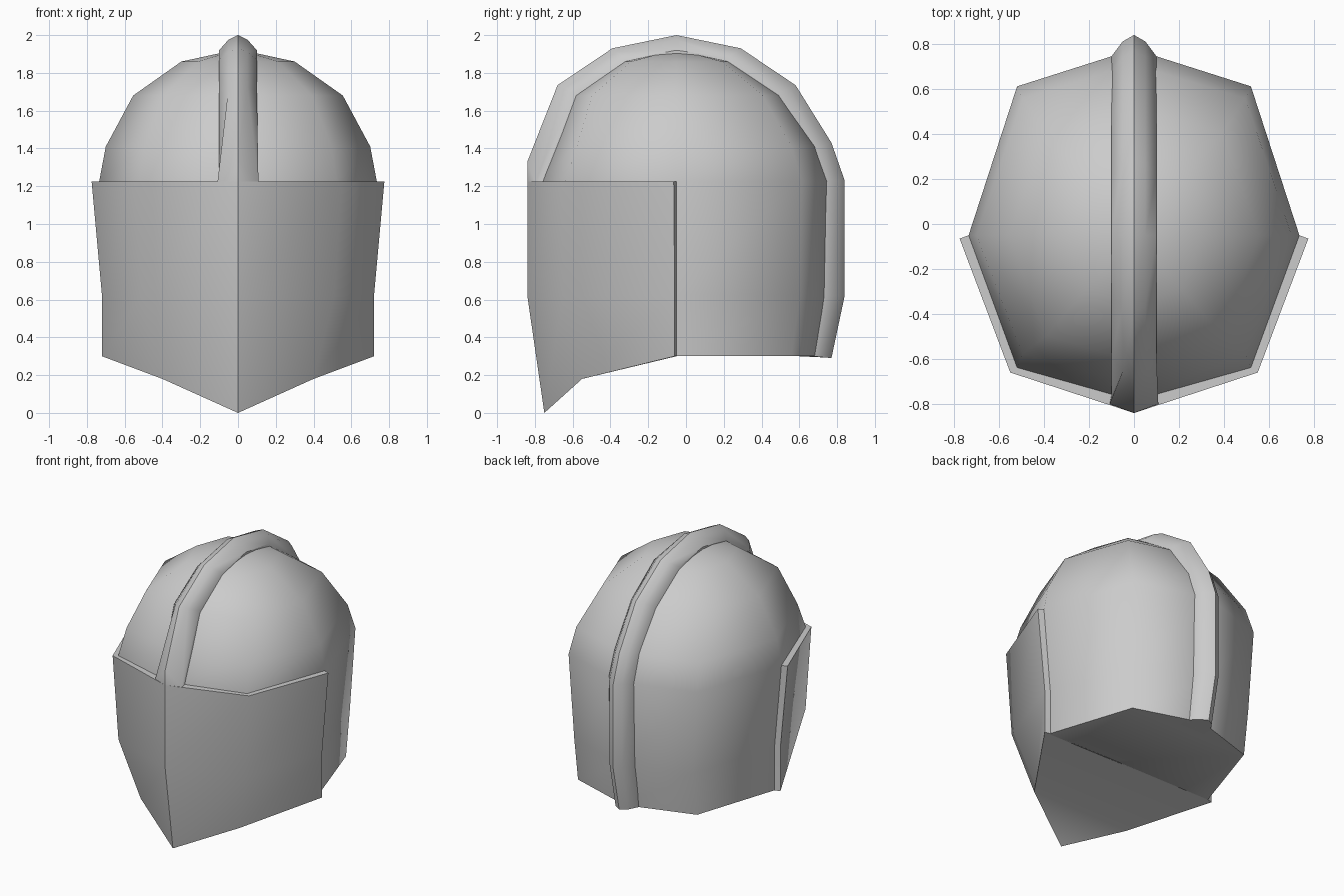
import bpy
import bmesh
from math import radians

cube = bpy.data.objects.get("Cube")
if cube:
    bpy.data.objects.remove(cube, do_unlink=True)

steel = bpy.data.materials.new("grey_steel")
steel.use_nodes = True
steel.diffuse_color = (0.6, 0.6, 0.6, 1)
steel.node_tree.nodes["Principled BSDF"].inputs["Base Color"].default_value = (0.6, 0.6, 0.6, 1)


def loft(name, rows, angle, closed=False, caps=(), sharp_centre=False):
    """Skin rows of points, merging repeated points, and add extra cap faces."""
    bm = bmesh.new()
    known = {}

    def vert(p):
        key = tuple(round(c, 4) for c in p)
        if key not in known:
            known[key] = bm.verts.new(key)
        return known[key]

    def face(points):
        corners = list(dict.fromkeys(vert(p) for p in points))
        if len(corners) > 2 and not bm.faces.get(corners):
            bm.faces.new(corners)

    for a, b in zip(rows, rows[1:]):
        n = len(a)
        for i in range(n if closed else n - 1):
            j = (i + 1) % n
            face((a[i], a[j], b[j], b[i]))
    for cap in caps:
        face(cap)
    bmesh.ops.recalc_face_normals(bm, faces=bm.faces[:])
    # Smooth surfaces with hard edges at rims and the centre ridge
    for f in bm.faces:
        f.smooth = True
    for e in bm.edges:
        if len(e.link_faces) == 2:
            ridge = sharp_centre and all(abs(v.co.x) < 0.001 for v in e.verts)
            e.smooth = not ridge and e.calc_face_angle() < radians(angle)
    mesh = bpy.data.meshes.new(name)
    bm.to_mesh(mesh)
    bm.free()
    mesh.materials.append(steel)
    obj = bpy.data.objects.new(name, mesh)
    bpy.context.collection.objects.link(obj)
    return obj


def mirrored(half):
    """Half a row, from the side to the centre, extended to the other side."""
    return half + [(-x, y, z) for x, y, z in half[-2::-1]]


# Dome: eight-sided rings, each with height, half width, front and back
MID = -0.05
LEVELS = [(0.30, 0.68, -0.50, 0.71), (0.62, 0.68, -0.75, 0.765),
          (1.225, 0.735, -0.785, 0.777), (1.41, 0.70, -0.71, 0.71),
          (1.68, 0.555, -0.61, 0.52), (1.86, 0.30, -0.35, 0.25)]


def ring(z, w, front, back):
    def corner(end):
        return (0.707 * w, MID + 0.8 * (end - MID), z)
    half = [(0, front, z), corner(front), (w, MID, z), corner(back), (0, back, z)]
    return half + [(-x, y, z) for x, y, z in half[-2:0:-1]]


rings = [ring(*level) for level in LEVELS]
crown = [(0, MID, 1.925)] * 8
loft("dome", rings + [crown], 65, closed=True, caps=[rings[0]])

# Face guard: outer plate with a lip turned in to the dome
rim = [(0.775, -0.065, 1.225), (0.55, -0.66, 1.225), (0, -0.84, 1.225)]
cheek = [(0.72, -0.06, 0.62), (0.51, -0.65, 0.62), (0, -0.84, 0.62)]
chin = [(0.72, -0.06, 0.30), (0.40, -0.55, 0.18), (0, -0.75, 0)]
top_lip = [rings[2][2], rings[2][2], rings[2][1], rings[2][0]]
guard = [top_lip]
for outer, inner in zip((rim, cheek, chin), (rings[2], rings[1], rings[0])):
    guard.append([inner[2]] + outer)
guard = [mirrored(row) for row in guard]
bottom = guard[-1]
under_jaw = bottom[:3] + bottom[4:]
loft("face_guard", guard, 65, caps=[under_jaw, bottom[2:5]], sharp_centre=True)

# Crest: ridge section carried from the nape over the crown to the brow
# Each station holds the ridge (y, z) and the foot (y, z)
STATIONS = [((0.77, 0.29), (0.67, 0.30)), ((0.84, 0.62), (0.735, 0.62)),
            ((0.84, 1.23), (0.745, 1.23)), ((0.77, 1.43), (0.68, 1.40)),
            ((0.58, 1.735), (0.485, 1.69)), ((0.29, 1.93), (0.22, 1.88)),
            ((-0.05, 2.0), (-0.05, 1.92)), ((-0.39, 1.93), (-0.32, 1.87)),
            ((-0.68, 1.735), (-0.59, 1.70)), ((-0.84, 1.33), (-0.76, 1.225))]
crest = []
for (ry, rz), (fy, fz) in STATIONS:
    shoulder = (0.05, fy + 0.7 * (ry - fy), fz + 0.7 * (rz - fz))
    if (ry, rz) == STATIONS[-1][0]:
        shoulder = (0.108, -0.80, 1.225)
    # The root is sunk into the dome
    root = (0.1, MID + 0.9 * (fy - MID), fz if fz < 1.3 else fz - 0.08)
    crest.append(mirrored([root, (0.1, fy, fz), shoulder, (0, ry, rz)]))
brow = [crest[-1][2], crest[-1][3], (0, -0.84, 1.225)]
brow_mirror = [(-x, y, z) for x, y, z in brow]
loft("crest", crest, 42, caps=[crest[0], brow, brow_mirror], sharp_centre=True)
